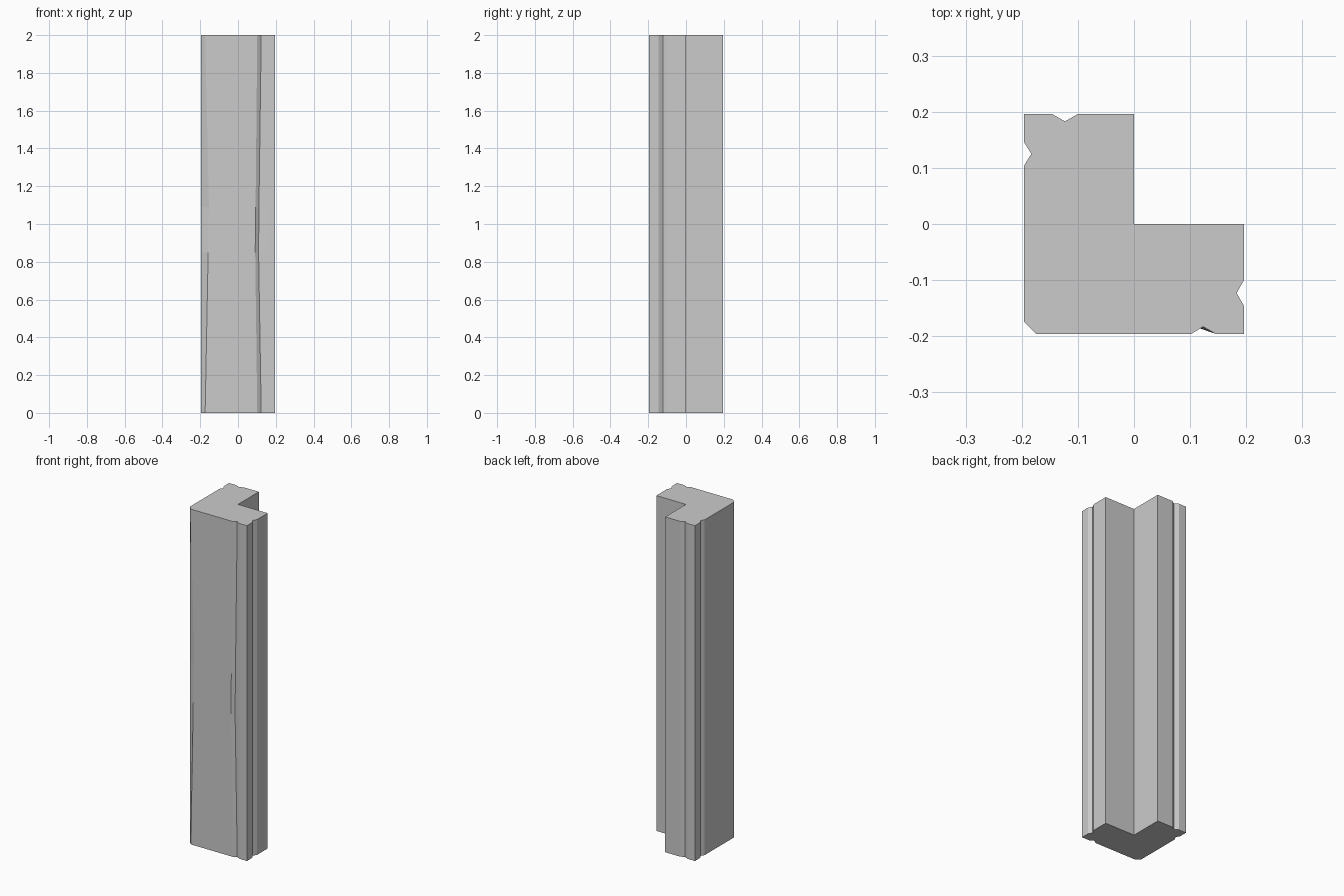
import bpy
import bmesh

cube = bpy.data.objects.get("Cube")
if cube:
    bpy.data.objects.remove(cube, do_unlink=True)

stone = bpy.data.materials.new("grey_stone")
stone.use_nodes = True
stone.diffuse_color = (0.6, 0.6, 0.6, 1)
stone.node_tree.nodes["Principled BSDF"].inputs["Base Color"].default_value = (0.6, 0.6, 0.6, 1)

R = 0.196      # outer half width
DEPTH = 0.013  # groove depth


def section(chamfer, groove_start, groove_mid):
    """L-shaped outline: worn outer corner and a V groove on each outer face."""
    front = [(chamfer - R, -R), (groove_start, -R), (groove_mid, DEPTH - R), (0.146, -R), (R, -R)]
    right_end = [(R, -0.146), (R - DEPTH, -0.123), (R, -0.1), (R, 0)]
    back_end = [(0, R), (-0.1, R), (-0.123, R - DEPTH), (-0.146, R), (-R, R)]
    left = [(-R, 0.146), (DEPTH - R, 0.125), (-R, 0.104), (-R, 0.022 - R)]
    return front + right_end + [(0, 0)] + back_end + left


# Stack the outlines: wear widens the corner and the front groove mid-height
levels = [(0, 0.022, 0.102, 0.123), (0.85, 0.038, 0.091, 0.109),
          (1.09, 0.042, 0.093, 0.111), (2, 0.022, 0.102, 0.123)]
bm = bmesh.new()
rings = [[bm.verts.new((x, y, z)) for x, y in section(*wear)] for z, *wear in levels]
for low, high in zip(rings, rings[1:]):
    for i in range(len(low)):
        j = (i + 1) % len(low)
        bm.faces.new((low[i], low[j], high[j], high[i]))
bm.faces.new(rings[0][::-1])
bm.faces.new(rings[-1])
bmesh.ops.recalc_face_normals(bm, faces=bm.faces)

mesh = bpy.data.meshes.new("corner_pillar")
bm.to_mesh(mesh)
bm.free()
mesh.materials.append(stone)
pillar = bpy.data.objects.new("corner_pillar", mesh)
bpy.context.collection.objects.link(pillar)
